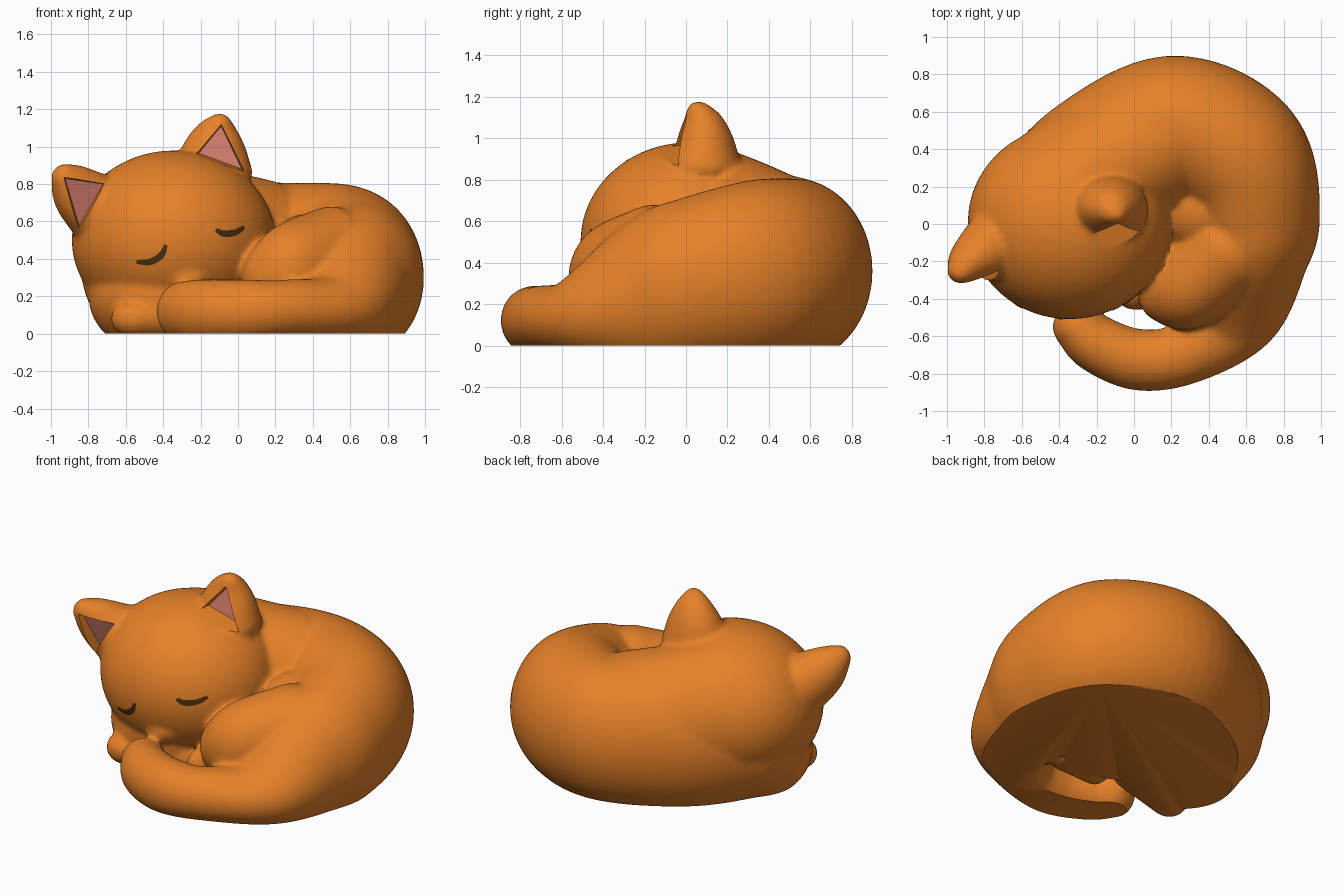
import bpy, bmesh, math
from mathutils import Vector, Matrix

cube = bpy.data.objects.get("Cube")
if cube:
    bpy.data.objects.remove(cube, do_unlink=True)


def material(name, rgb):
    m = bpy.data.materials.new(name)
    m.use_nodes = True
    m.diffuse_color = (*rgb, 1)
    for n in m.node_tree.nodes:
        if n.type == 'BSDF_PRINCIPLED':
            n.inputs["Base Color"].default_value = (*rgb, 1)
            n.inputs["Roughness"].default_value = 0.6
    return m


ORANGE = material("orange fur", (0.79, 0.22, 0.022))
PINK = material("pink inner ear", (0.72, 0.22, 0.17))
BROWN = material("dark brown", (0.07, 0.03, 0.005))


def make_object(name, bm, *mats):
    me = bpy.data.meshes.new(name)
    bm.to_mesh(me)
    bm.free()
    for m in mats:
        me.materials.append(m)
    ob = bpy.data.objects.new(name, me)
    bpy.context.collection.objects.link(ob)
    return ob


def spline(points, steps):
    """Smooth path through the given stations."""
    p = [Vector(q) for q in points]
    p = [2 * p[0] - p[1]] + p + [2 * p[-1] - p[-2]]
    out = []
    for a, b, c, d in zip(p, p[1:], p[2:], p[3:]):
        for i in range(steps):
            t = i / steps
            out.append(0.5 * (2 * b + (c - a) * t + (2 * a - 5 * b + 4 * c - d) * t**2
                              + (3 * b - a - 3 * c + d) * t**3))
    return out + [p[-2]]


def blob(bm, x, y, z, rx, ry, rz):
    bmesh.ops.create_icosphere(bm, subdivisions=4, radius=1,
                               matrix=Matrix.Translation((x, y, z)) @ Matrix.Diagonal((rx, ry, rz, 1)))


def limb(bm, stations, steps=9):
    for s in spline(stations, steps):
        blob(bm, *s)


# Stations are x, y, z and the three radii
bm = bmesh.new()

# Curled torso running into the tail
limb(bm, [(-.47, .05, .36, .37, .38, .42), (-.2, .3, .36, .38, .4, .48),
          (.2, .51, .36, .38, .39, .45), (.55, .35, .35, .38, .4, .45),
          (.64, .05, .3, .355, .35, .42), (.6, -.14, .25, .34, .32, .39),
          (.53, -.48, .14, .26, .23, .2), (.27, -.69, .13, .18, .17, .16),
          (.02, -.725, .12, .16, .165, .17), (-.2, -.64, .12, .15, .155, .17),
          (-.29, -.55, .12, .145, .13, .16)])
# Head, nape, chest and muzzle
blob(bm, -.345, .01, .5, .545, .52, .48)
limb(bm, [(-.36, .1, .5, .46, .43, .46), (-.2, .26, .45, .4, .4, .45), (.1, .42, .4, .36, .38, .43)])
blob(bm, -.4, -.05, .2, .4, .38, .32)
blob(bm, -.27, -.37, .3, .13, .11, .09)
# Belly and flank
blob(bm, .1, .1, .1, .45, .42, .35)
blob(bm, .37, .08, .38, .25, .25, .26)
# Thigh, hind foot and front paw
limb(bm, [(.5, -.15, .42, .25, .25, .26), (.3, -.33, .34, .22, .23, .26), (.2, -.37, .3, .18, .17, .2)])
limb(bm, [(.25, -.33, .12, .12, .12, .14), (0, -.36, .11, .1, .1, .12)])
limb(bm, [(-.2, -.25, .1, .13, .12, .12), (-.56, -.35, .08, .12, .11, .1)])
# Ears
limb(bm, [(-.13, .08, .86, .21, .19, .1), (-.13, .09, .99, .17, .14, .08),
          (-.12, .085, 1.08, .115, .095, .065), (-.1, .06, 1.125, .065, .06, .055)])
limb(bm, [(-.76, -.12, .67, .17, .18, .19), (-.86, -.19, .75, .13, .12, .15),
          (-.925, -.25, .83, .075, .07, .08)])
body = make_object("cat_body", bm, ORANGE, PINK)

# Cutter: flattens the underside and hollows both ears
bm = bmesh.new()
bmesh.ops.create_cube(bm, size=3, matrix=Matrix.Translation((0, 0, -1.5)))
for hollow in ([(-.21, 0, .965), (-.09, .04, 1.11), (.02, .03, .88)],
               [(-.925, -.28, .83), (-.72, -.235, .80), (-.85, -.185, .58)]):
    pts = [Vector(p) for p in hollow]
    mid = sum(pts, Vector()) / 3
    back = [bm.verts.new(p) for p in pts]
    front = [bm.verts.new(mid + (p - mid) * 1.7 + Vector((0, -.4, 0))) for p in pts]
    bm.faces.new(back).material_index = 1
    bm.faces.new(front)
    for i in range(3):
        j = (i + 1) % 3
        bm.faces.new((back[i], back[j], front[j], front[i]))
bmesh.ops.recalc_face_normals(bm, faces=bm.faces)
cutter = make_object("cutter", bm, ORANGE, PINK)
cutter.hide_render = True

# Fuse the parts into one soft skin, then cut
fuse = body.modifiers.new("fuse", 'REMESH')
fuse.mode = 'VOXEL'
fuse.voxel_size = 0.016
soften = body.modifiers.new("soften", 'SMOOTH')
soften.factor = 0.5
soften.iterations = 10
cut = body.modifiers.new("cut", 'BOOLEAN')
cut.operation = 'DIFFERENCE'
cut.solver = 'EXACT'
cut.object = cutter
bpy.ops.object.select_all(action='DESELECT')
bpy.context.view_layer.objects.active = body
body.select_set(True)
for name in [m.name for m in body.modifiers]:
    bpy.ops.object.modifier_apply(modifier=name)
bpy.data.objects.remove(cutter, do_unlink=True)
bpy.ops.object.shade_smooth_by_angle(angle=math.radians(40))
bpy.context.view_layer.update()


# Closed eyes: thin tapered strips laid on the face
def eye(name, points):
    path = spline([(x, 0, z) for x, z in points], 6)
    bm = bmesh.new()
    rows = []
    for i, p in enumerate(path):
        t = path[min(i + 1, len(path) - 1)] - path[max(i - 1, 0)]
        side = Vector((-t.z, 0, t.x)).normalized()
        half = 0.01 + 0.008 * math.sin(math.pi * i / (len(path) - 1))
        row = []
        for k in (-1, 0, 1):
            q = p + side * half * k
            hit, loc, nor, _ = body.ray_cast(Vector((q.x, -2, q.z)), Vector((0, 1, 0)))
            row.append(bm.verts.new(loc + nor * 0.005 if hit else q))
        rows.append(row)
    for a, b in zip(rows, rows[1:]):
        for k in range(2):
            bm.faces.new((a[k], b[k], b[k + 1], a[k + 1]))
    make_object(name, bm, BROWN)


eye("right_eye", [(-.54, .385), (-.47, .385), (-.41, .42), (-.385, .475)])
eye("left_eye", [(-.12, .555), (-.08, .535), (-.02, .54), (.03, .57)])
